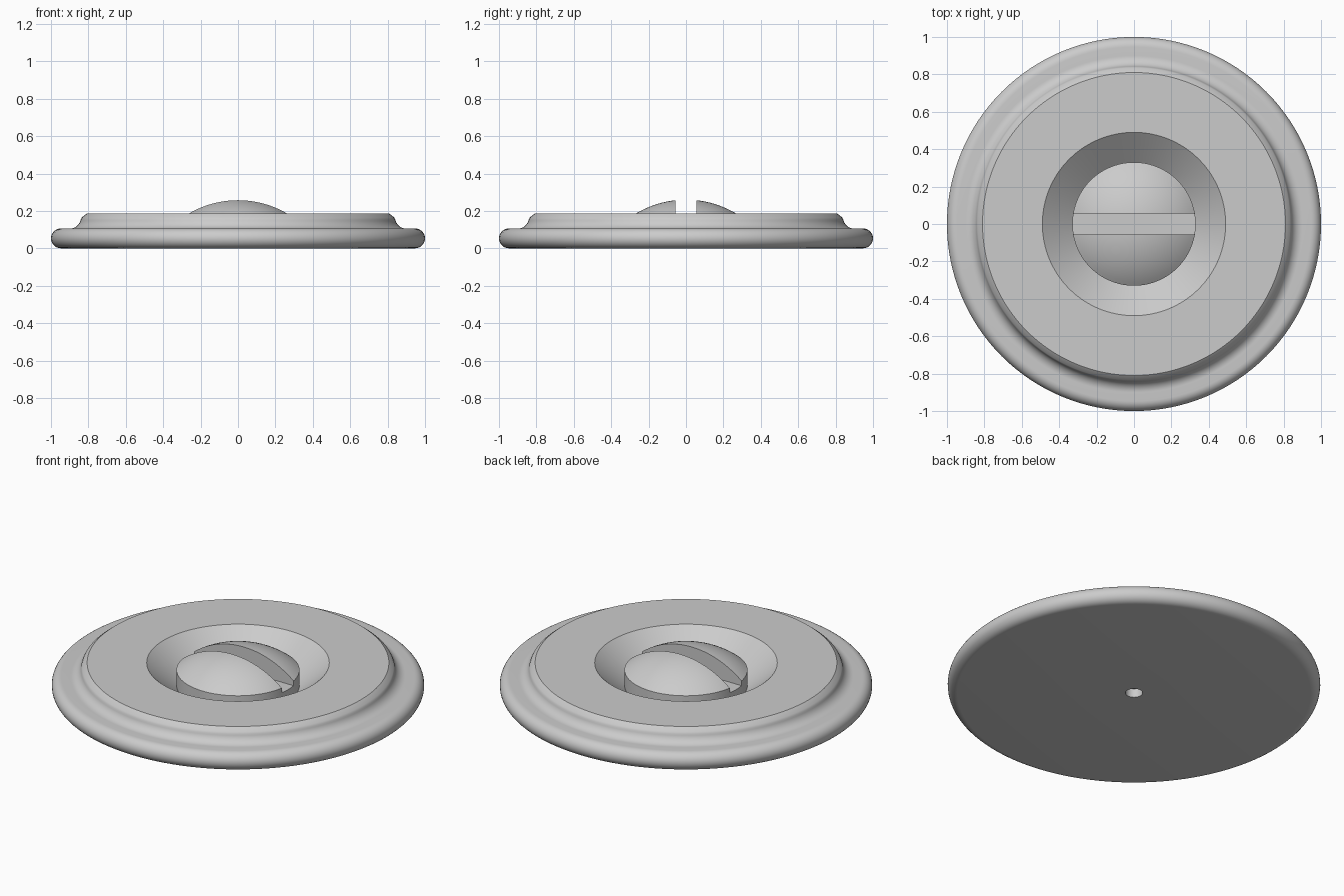
import bpy, bmesh, math

cube = bpy.data.objects.get("Cube")
if cube:
    bpy.data.objects.remove(cube, do_unlink=True)

grey = bpy.data.materials.new("light grey")
grey.use_nodes = True
colour = (0.6, 0.6, 0.6, 1)
grey.diffuse_color = colour
grey.node_tree.nodes["Principled BSDF"].inputs["Base Color"].default_value = colour


def arc(cx, cz, r, start, end, steps):
    """Points (radius, height) along an arc, angles in degrees."""
    angles = [math.radians(start + (end - start) * i / steps) for i in range(steps + 1)]
    return [(cx + r * math.cos(a), cz + r * math.sin(a)) for a in angles]


def lathe(name, profile, closed=False, segments=128):
    """Revolve a (radius, height) profile about the vertical axis."""
    bm = bmesh.new()
    verts = [bm.verts.new((r, 0, z)) for r, z in profile]
    edges = [bm.edges.new(pair) for pair in zip(verts, verts[1:])]
    if closed:
        edges.append(bm.edges.new((verts[-1], verts[0])))
    bmesh.ops.spin(bm, geom=verts + edges, cent=(0, 0, 0), axis=(0, 0, 1),
                   angle=math.tau, steps=segments, use_merge=True)
    bmesh.ops.remove_doubles(bm, verts=bm.verts, dist=1e-5)
    bmesh.ops.recalc_face_normals(bm, faces=bm.faces)
    mesh = bpy.data.meshes.new(name)
    bm.to_mesh(mesh)
    bm.free()
    mesh.materials.append(grey)
    obj = bpy.data.objects.new(name, mesh)
    bpy.context.collection.objects.link(obj)
    return obj


def smooth(obj):
    bpy.ops.object.select_all(action="DESELECT")
    obj.select_set(True)
    bpy.context.view_layer.objects.active = obj
    bpy.ops.object.shade_smooth_by_angle(angle=math.radians(30))


# Plate: rounded rim, cove, bevelled top, countersunk recess and through hole
plate_profile = [(0.046, 0)]
plate_profile += arc(0.947, 0.053, 0.053, -90, 90, 14)
plate_profile += arc(0.90, 0.165, 0.06, -90, -170, 10)
plate_profile += [(0.835, 0.165), (0.81, 0.185), (0.49, 0.185), (0.33, 0.05), (0.046, 0.05)]
plate = lathe("plate", plate_profile, closed=True)
smooth(plate)

# Screw head: shallow dome with a straight side
dome_radius = 0.524
edge = math.degrees(math.acos(0.33 / dome_radius))
dome = arc(0, 0.26 - dome_radius, dome_radius, edge, 90, 14)
dome[-1] = (0, 0.26)
screw = lathe("screw_head", [(0, 0.052), (0.33, 0.052)] + dome)

# Slot across the head
bpy.ops.mesh.primitive_cube_add(size=1, location=(0, 0, 0.315))
cutter = bpy.context.object
cutter.name = "slot_cutter"
cutter.scale = (1, 0.11, 0.4)
cutter.hide_render = True
cutter.data.materials.append(grey)
slot = screw.modifiers.new("slot", "BOOLEAN")
slot.operation = "DIFFERENCE"
slot.solver = "EXACT"
slot.object = cutter
bpy.context.view_layer.objects.active = screw
bpy.ops.object.modifier_apply(modifier=slot.name)
bpy.data.objects.remove(cutter, do_unlink=True)
smooth(screw)
